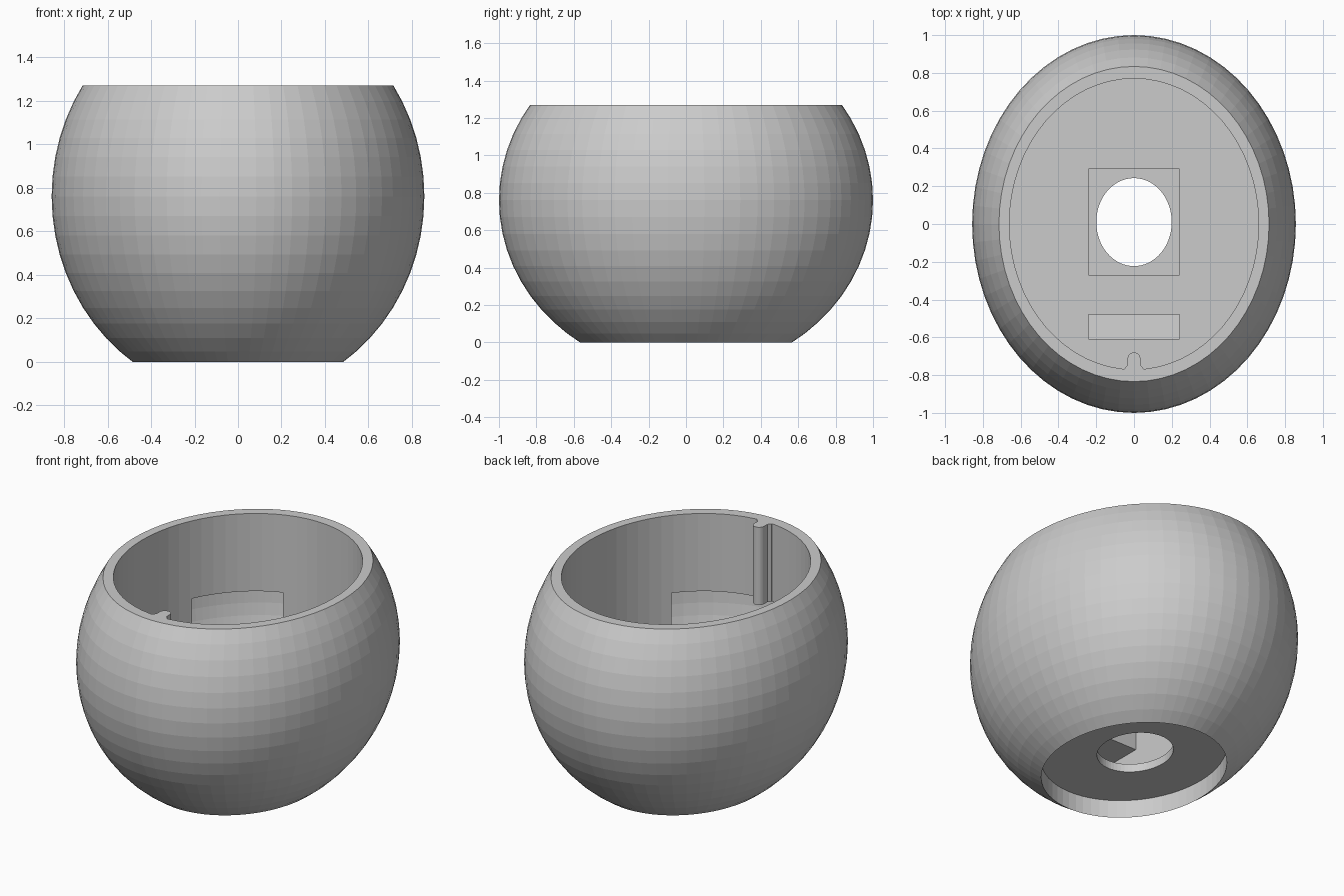
import bpy, bmesh, math
from math import sin, cos, pi, radians

cube = bpy.data.objects.get("Cube")
if cube:
    bpy.data.objects.remove(cube, do_unlink=True)

SQUASH = 0.857          # every round part is narrower in x than in y
MID, HALF = 0.761, 0.923  # height of the widest ring, vertical half-axis
TOP, FLOOR, WALL = 1.27, 0.5, 0.77

grey = bpy.data.materials.new("plain grey")
grey.use_nodes = True
grey.diffuse_color = (0.6, 0.6, 0.6, 1)
grey.node_tree.nodes["Principled BSDF"].inputs["Base Color"].default_value = (0.6, 0.6, 0.6, 1)


def finish(name, bm):
    bmesh.ops.remove_doubles(bm, verts=bm.verts, dist=1e-5)
    bmesh.ops.recalc_face_normals(bm, faces=bm.faces)
    mesh = bpy.data.meshes.new(name)
    bm.to_mesh(mesh)
    bm.free()
    mesh.materials.append(grey)
    obj = bpy.data.objects.new(name, mesh)
    bpy.context.collection.objects.link(obj)
    return obj


def lathe(name, profile, start=0, end=360, steps=64, closed=False, shift=0):
    """Turn (radius, z) points about z; a part turn is capped at both ends."""
    bm = bmesh.new()
    full = end - start == 360
    rings = []
    for i in range(steps + 1):
        a = radians(start + (end - start) * i / steps)
        rings.append([bm.verts.new((SQUASH * r * cos(a), r * sin(a) + shift, z)) for r, z in profile])
    n = len(profile)
    for a, b in zip(rings, rings[1:]):
        for j in range(n if closed else n - 1):
            k = (j + 1) % n
            # faces touching the axis are triangles
            corners = [a[j], b[j], b[k], a[k]]
            if profile[j][0] == 0:
                corners.remove(b[j])
            if profile[k][0] == 0:
                corners.remove(b[k])
            bm.faces.new(corners)
    if not full:
        bm.faces.new(rings[0])
        bm.faces.new(rings[-1])
    return finish(name, bm)


def prism(name, outline, depth):
    """Extrude an outline of 3D points along a vector."""
    bm = bmesh.new()
    face = bm.faces.new([bm.verts.new(p) for p in outline])
    new = bmesh.ops.extrude_face_region(bm, geom=[face])["geom"]
    verts = [g for g in new if isinstance(g, bmesh.types.BMVert)]
    bmesh.ops.translate(bm, verts=verts, vec=depth)
    return finish(name, bm)


def shell(z, size=1.0):
    """Radius of the ellipsoid of a given size at height z."""
    return size * math.sqrt(1 - ((z - MID) / (HALF * size)) ** 2)


def cut(target, cutter):
    mod = target.modifiers.new(cutter.name, "BOOLEAN")
    mod.operation = "DIFFERENCE"
    mod.solver = "EXACT"
    mod.object = cutter
    cutter.hide_render = True
    cutter.hide_set(True)
    cutter.display_type = "WIRE"


# Bowl: recessed foot, faceted ellipsoid outside, straight walls and flat floor inside
lats = [radians(d * 5.625) for d in range(-9, 6)]
outer = [(cos(t), MID + HALF * sin(t)) for t in lats]
profile = [(0, 0.11), (shell(0), 0.11), (shell(0), 0)] + outer
profile += [(shell(TOP), TOP), (WALL, TOP), (WALL, FLOOR), (0, FLOOR)]
bowl = lathe("bowl", profile)

# Undercut hollows in the lower inside wall, leaving three supports
low, high = FLOOR + 0.005, 0.79
arc = [(shell(z, 0.94), z) for z in [low + (high - low) * i / 4 for i in range(5)]]
for i, (start, end) in enumerate([(29, 72), (108, 151), (224, 316)]):
    hollow = lathe(f"hollow_cutter_{i + 1}", [(0.7, low)] + arc + [(0.7, high)],
                   start, end, 16, closed=True)
    cut(bowl, hollow)

# Socket in the floor, passing under a bridge to a sloped slot at the front
path = [(0.29, 0.16), (0.29, 0.6), (-0.27, 0.6), (-0.27, 0.34), (-0.48, 0.34),
        (-0.48, 0.6), (-0.61, 0.6), (-0.61, 0.42), (-0.4, 0.16)]
cut(bowl, prism("socket_cutter", [(-0.24, y, z) for y, z in path], (0.48, 0, 0)))

# Round hole through the base
cut(bowl, lathe("hole_cutter", [(0, 0.05), (0.233, 0.05), (0.233, 0.25), (0, 0.25)], shift=0.01))

# Locating rib inside the front wall, with a rounded tip and flared root
tip = [(0.034 * cos(pi * i / 12), -0.714 + 0.034 * sin(pi * i / 12), high) for i in range(13)]
root = [(-0.034, -0.745, high), (-0.05, -0.765, high), (-0.05, -0.79, high),
        (0.05, -0.79, high), (0.05, -0.765, high), (0.034, -0.745, high)]
prism("locating_rib", tip + root, (0, 0, TOP - high))
